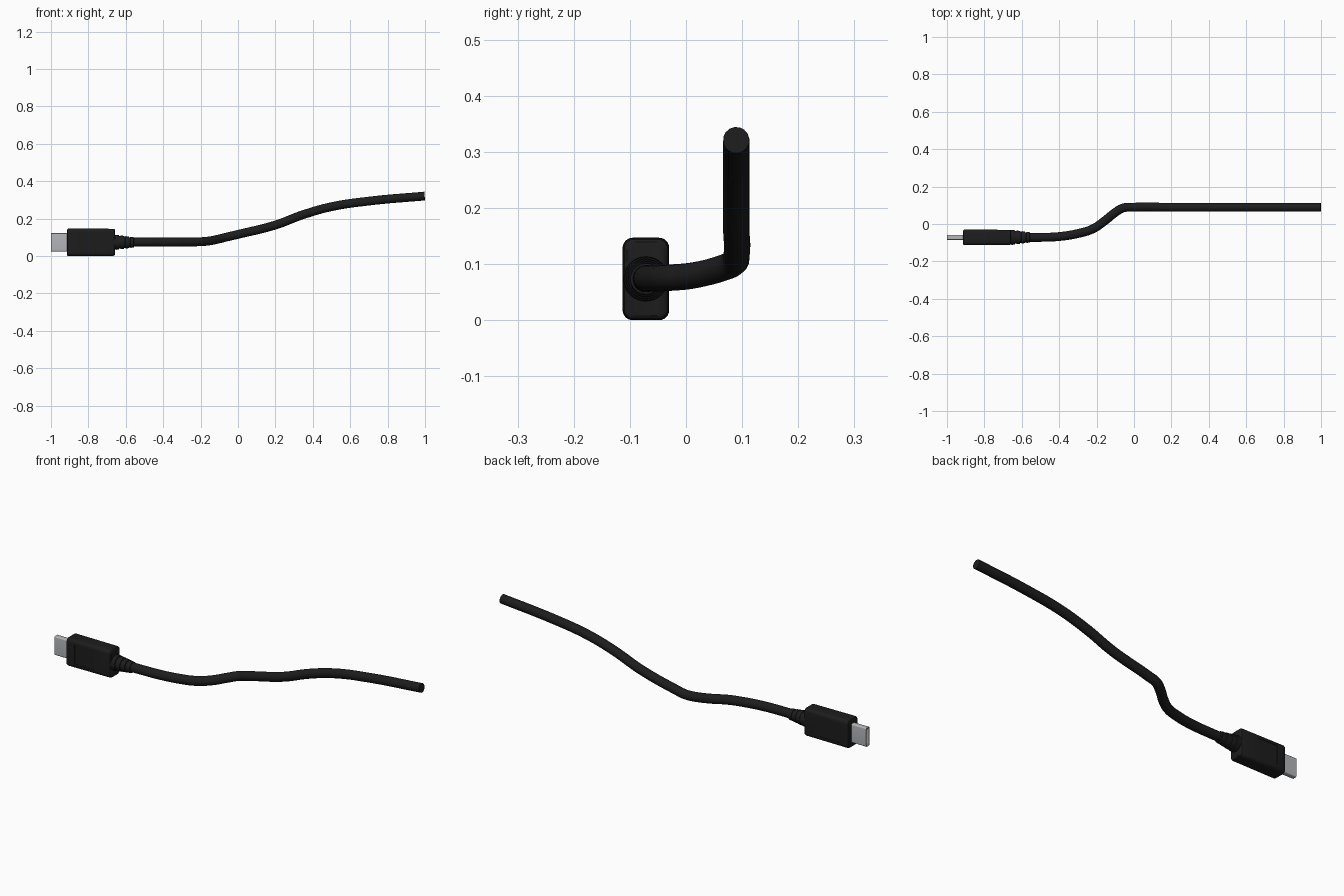
import bpy, bmesh, math

if "Cube" in bpy.data.objects:
    bpy.data.objects.remove(bpy.data.objects["Cube"])

CY, CZ = -0.0715, 0.0735   # plug axis


def material(name, rgb):
    m = bpy.data.materials.new(name)
    m.diffuse_color = (*rgb, 1)
    m.use_nodes = True
    m.node_tree.nodes["Principled BSDF"].inputs["Base Color"].default_value = m.diffuse_color
    return m


BLACK = material("black_rubber", (0.012, 0.012, 0.012))
METAL = material("metal", (0.45, 0.46, 0.48))


def rounded(hy, hz, r, n=6):
    """Rounded rectangle in the y-z plane."""
    pts = []
    for k, (sy, sz) in enumerate([(1, 1), (-1, 1), (-1, -1), (1, -1)]):
        for i in range(n + 1):
            a = math.pi / 2 * (k + i / n)
            pts.append((sy * (hy - r) + r * math.cos(a), sz * (hz - r) + r * math.sin(a)))
    return pts


def loft(name, rings, mat, closed=False):
    """Skin a list of (x, outline) rings; closed joins last to first."""
    bm = bmesh.new()
    loops = [[bm.verts.new((x, CY + y, CZ + z)) for y, z in o] for x, o in rings]
    pairs = list(zip(loops, loops[1:]))
    if closed:
        pairs.append((loops[-1], loops[0]))
    else:
        bm.faces.new(loops[0])
        bm.faces.new(loops[-1])
    for a, b in pairs:
        for i in range(len(a)):
            j = (i + 1) % len(a)
            bm.faces.new((a[i], a[j], b[j], b[i]))
    bmesh.ops.recalc_face_normals(bm, faces=bm.faces)
    me = bpy.data.meshes.new(name)
    bm.to_mesh(me)
    bm.free()
    ob = bpy.data.objects.new(name, me)
    bpy.context.collection.objects.link(ob)
    me.materials.append(mat)
    smooth(ob)
    return ob


def smooth(ob):
    bpy.ops.object.select_all(action='DESELECT')
    ob.select_set(True)
    bpy.context.view_layer.objects.active = ob
    bpy.ops.object.shade_smooth_by_angle(angle=math.radians(35))


# Moulded housing with softened ends
HY, HZ, R = 0.0415, 0.0735, 0.018
housing = loft("housing", [(x, rounded(HY - d, HZ - d, R - d * 0.5)) for x, d in [
    (-0.914, 0.006), (-0.912, 0.002), (-0.907, 0), (-0.668, 0.001),
    (-0.661, 0.003), (-0.657, 0.008)]], BLACK)

# Shallow grip recess on both wide faces
for s in (-1, 1):
    bpy.ops.mesh.primitive_cube_add(size=1, location=(-0.81, CY + s * HY, CZ))
    cut = bpy.context.object
    cut.name = "grip_cutter"
    cut.scale = (0.11, 0.005, 0.1)
    cut.hide_render = True
    cut.display_type = 'WIRE'
    mod = housing.modifiers.new("grip_recess", 'BOOLEAN')
    mod.object = cut
    mod.solver = 'EXACT'
    bpy.context.view_layer.objects.active = housing
    bpy.ops.object.modifier_apply(modifier=mod.name)
    bpy.data.objects.remove(cut)

# Hollow metal plug shell and the contact tongue inside it
outer, inner = rounded(0.0135, 0.049, 0.006), rounded(0.0095, 0.045, 0.003)
loft("plug_shell", [(-0.90, outer), (-1.0, outer), (-1.0, inner), (-0.90, inner)], METAL, True)
tongue = rounded(0.0035, 0.036, 0.002, 2)
loft("contact_tongue", [(-0.99, tongue), (-0.90, tongue)], BLACK)


def circle(r, n=32):
    return [(r * math.cos(2 * math.pi * i / n), r * math.sin(2 * math.pi * i / n)) for i in range(n)]


# Tapered strain relief with stepped ribs
rings = []
for i in range(4):
    x, r = -0.655 + 0.0265 * i, 0.040 - 0.0035 * i
    rings += [(x, circle(r - 0.001)), (x + 0.003, circle(r)), (x + 0.018, circle(r - 0.002)),
              (x + 0.019, circle(r - 0.006)), (x + 0.0255, circle(r - 0.0065))]
loft("strain_relief", [(-0.67, circle(0.039))] + rings, BLACK)

# Cable swept along a smooth path
path = [(-0.66, CY, CZ), (-0.5, CY, 0.075), (-0.4, -0.067, 0.075), (-0.3, -0.051, 0.075),
        (-0.22, -0.026, 0.076), (-0.16, 0.014, 0.080), (-0.1, 0.062, 0.092),
        (-0.06, 0.085, 0.102), (0, 0.09, 0.116), (0.2, 0.0895, 0.166), (0.35, 0.0895, 0.222),
        (0.5, 0.0895, 0.264), (0.7, 0.0895, 0.294), (0.998, 0.0895, 0.321)]
cu = bpy.data.curves.new("cable", 'CURVE')
cu.dimensions = '3D'
cu.bevel_depth = 0.0235
cu.bevel_resolution = 6
cu.resolution_u = 8
cu.use_fill_caps = True
sp = cu.splines.new('BEZIER')
sp.bezier_points.add(len(path) - 1)
for bp, co in zip(sp.bezier_points, path):
    bp.co = co
    bp.handle_left_type = bp.handle_right_type = 'AUTO'
cable = bpy.data.objects.new("cable", cu)
bpy.context.collection.objects.link(cable)
cu.materials.append(BLACK)
bpy.ops.object.select_all(action='DESELECT')
cable.select_set(True)
bpy.context.view_layer.objects.active = cable
bpy.ops.object.convert(target='MESH')
smooth(bpy.context.object)
